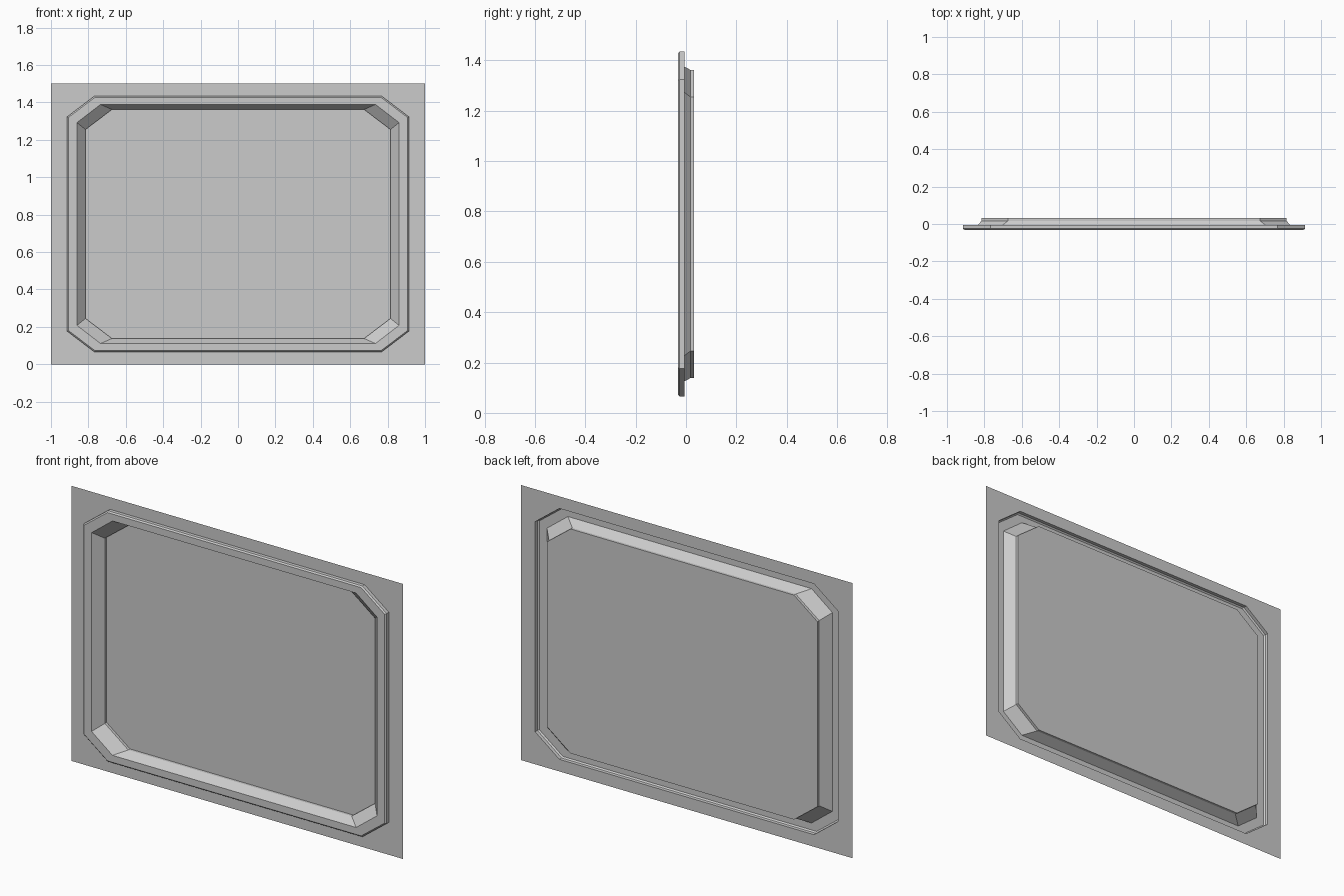
import bpy
import bmesh

if "Cube" in bpy.data.objects:
    bpy.data.objects.remove(bpy.data.objects["Cube"])

CZ = 0.75                      # height of the panel's centre
BASE, FRONT, BACK = -0.006, -0.032, 0.032


def octagon(hx, cx, hz, chz, y):
    """Cut-corner rectangle, counter-clockwise seen from the front."""
    pts = [(hx, -chz), (hx, chz), (cx, hz), (-cx, hz),
           (-hx, chz), (-hx, -chz), (-cx, -hz), (cx, -hz)]
    return [(x, y, CZ + z) for x, z in pts]


def build(name, loops, cap=False, corners=None):
    """Bridge nested loops; optionally cap the last or fill square corners."""
    bm = bmesh.new()
    rings = [[bm.verts.new(p) for p in loop] for loop in loops]
    for a, b in zip(rings, rings[1:]):
        for i in range(8):
            j = (i + 1) % 8
            quad = [a[i], a[j], b[j], b[i]]
            if corners and i % 2 == 1:
                quad.insert(1, bm.verts.new(corners[i // 2]))
            bm.faces.new(quad)
    if cap:
        bm.faces.new(rings[-1])
    mesh = bpy.data.meshes.new(name)
    bm.to_mesh(mesh)
    bm.free()
    obj = bpy.data.objects.new(name, mesh)
    bpy.context.collection.objects.link(obj)
    return obj


rim_base = octagon(0.914, 0.768, 0.684, 0.573, BASE)
rim_edge = octagon(0.914, 0.768, 0.684, 0.573, FRONT + 0.007)
rim_front = octagon(0.906, 0.765, 0.677, 0.570, FRONT)
recess_front = octagon(0.861, 0.735, 0.639, 0.542, FRONT)
recess_step = octagon(0.815, 0.674, 0.612, 0.505, 0.017)
recess_back = octagon(0.815, 0.674, 0.612, 0.505, BACK)

# Flat rectangular sheet around the rim
sheet_edge = octagon(1.0, 0.768, 0.75, 0.573, BASE)
square = [(sx, BASE, CZ + sz * 0.75) for sx, sz in ((1, 1), (-1, 1), (-1, -1), (1, -1))]
square = [(x, y, z) for x, y, z in square]
build("outer_sheet", [sheet_edge, rim_base], corners=square)

# Raised hollow rim with a small bevel
build("raised_rim", [rim_base, rim_edge, rim_front, recess_front])

# Sloped walls and flat panel pushed out to the back
build("recessed_panel", [recess_front, recess_step, recess_back], cap=True)
